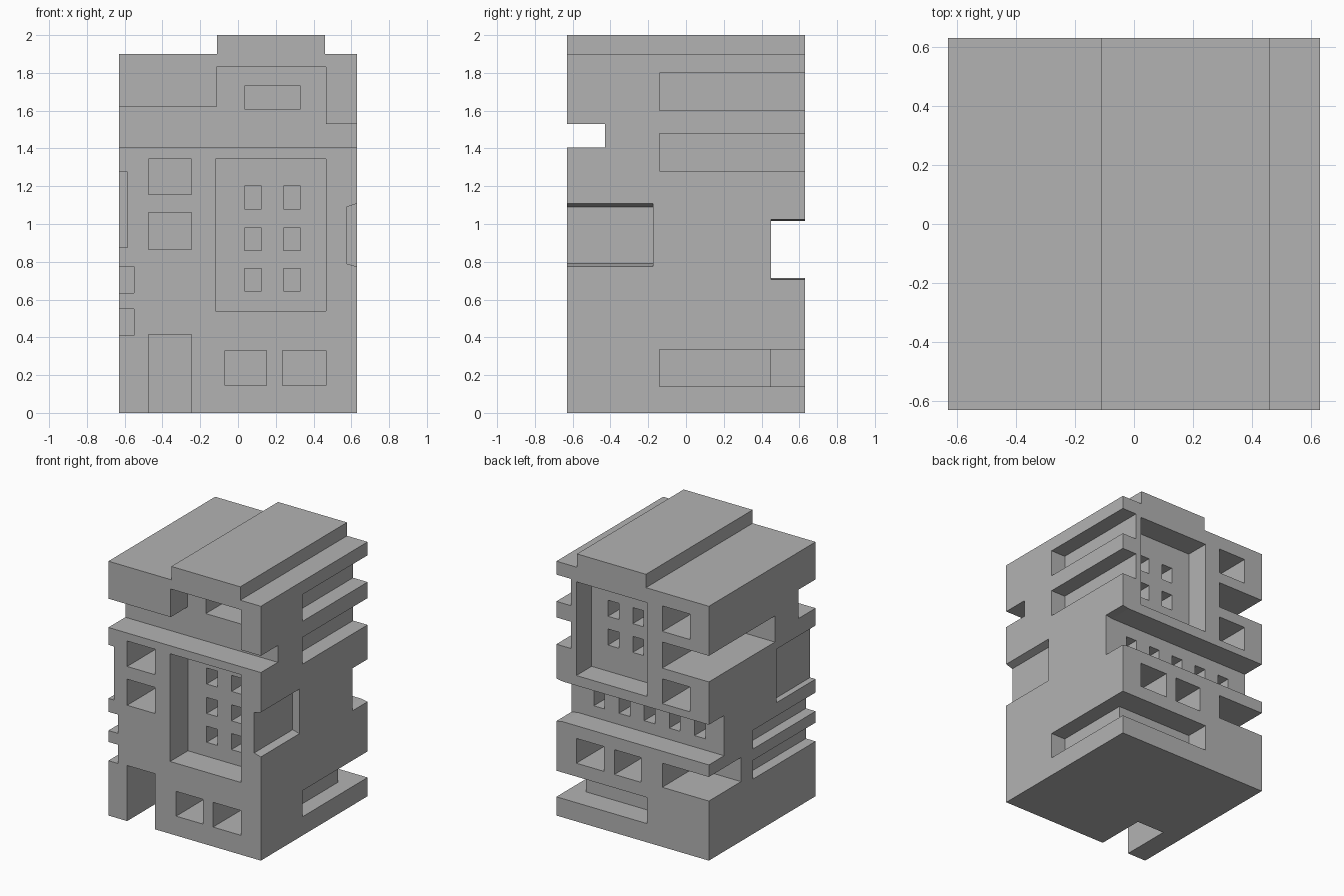
import bpy
import bmesh

cube = bpy.data.objects.get("Cube")
if cube:
    bpy.data.objects.remove(cube, do_unlink=True)

stone = bpy.data.materials.new("grey stone")
stone.use_nodes = True
GREY = (0.45, 0.45, 0.45, 1)
stone.diffuse_color = GREY
stone.node_tree.nodes["Principled BSDF"].inputs["Base Color"].default_value = GREY

H = 0.63    # half width of the block
OUT = 0.7   # where cutters start, clear of the walls


def prism(name, profile, y0, y1):
    """Extrude an (x, z) profile from y0 to y1."""
    bm = bmesh.new()
    face = bm.faces.new([bm.verts.new((x, y0, z)) for x, z in profile])
    ext = bmesh.ops.extrude_face_region(bm, geom=[face])
    verts = [v for v in ext["geom"] if isinstance(v, bmesh.types.BMVert)]
    bmesh.ops.translate(bm, verts=verts, vec=(0, y1 - y0, 0))
    bmesh.ops.recalc_face_normals(bm, faces=bm.faces)
    mesh = bpy.data.meshes.new(name)
    bm.to_mesh(mesh)
    bm.free()
    mesh.materials.append(stone)
    obj = bpy.data.objects.new(name, mesh)
    bpy.context.collection.objects.link(obj)
    return obj


# Solid block with the raised roof strip
body = prism("building_block", [(-H, 0), (H, 0), (H, 1.9), (0.46, 1.9), (0.46, 2),
                                (-0.11, 2), (-0.11, 1.9), (-H, 1.9)], -H, H)


def carve(profile, y0, y1):
    cutter = prism("cutter", profile, y0, y1)
    cutter.hide_render = True
    mod = body.modifiers.new("carve", 'BOOLEAN')
    mod.operation = 'DIFFERENCE'
    mod.solver = 'EXACT'
    mod.object = cutter
    bpy.context.view_layer.objects.active = body
    bpy.ops.object.modifier_apply(modifier=mod.name)
    mesh = cutter.data
    bpy.data.objects.remove(cutter)
    bpy.data.meshes.remove(mesh)


def box(x0, x1, y0, y1, z0, z1):
    carve([(x0, z0), (x1, z0), (x1, z1), (x0, z1)], y0, y1)


SIDE = (-0.475, -0.245)                     # window column
PAIR = ((-0.07, 0.15), (0.235, 0.465))      # low window pair
PANES = ((0.035, 0.125), (0.24, 0.33))      # small windows in the panels
PANEL = (-0.12, 0.465)

# Front: stepped balcony across the full width, with its window
carve([(-OUT, 1.405), (OUT, 1.405), (OUT, 1.53), (0.465, 1.53), (0.465, 1.83),
       (-0.115, 1.83), (-0.115, 1.62), (-OUT, 1.62)], -OUT, -0.43)
box(0.035, 0.33, -0.5, -0.15, 1.61, 1.73)

# Front: sunken panel with two columns of small windows
box(*PANEL, -OUT, -0.42, 0.54, 1.345)
for x0, x1 in PANES:
    for z in (0.645, 0.86, 1.08):
        box(x0, x1, -0.5, -0.22, z, z + 0.12)

# Front: side windows, doorway and low pair
for z0, z1 in ((1.155, 1.345), (0.865, 1.06), (-0.1, 0.415)):
    box(*SIDE, -OUT, -0.25, z0, z1)
for x0, x1 in PAIR:
    box(x0, x1, -OUT, -0.25, 0.145, 0.33)

# Back: sunken panel with small windows
box(*PANEL, 0.45, OUT, 1.09, 1.79)
for x0, x1 in PANES:
    for z in (1.285, 1.5):
        box(x0, x1, 0.25, 0.5, z, z + 0.12)

# Back: gallery across the full width, flared at one end, with five windows
carve([(-OUT, 0.715), (0.575, 0.715), (OUT, 0.695), (OUT, 1.035),
       (0.575, 1.015), (-OUT, 1.015)], 0.45, OUT)
for i in range(5):
    x = -0.475 + i * 0.208
    box(x, x + 0.09, 0.25, 0.5, 0.8, 0.92)

# Back: side windows and low pair
for z0, z1 in ((1.61, 1.8), (1.07, 1.255)):
    box(*SIDE, 0.25, OUT, z0, z1)
for x0, x1 in PAIR:
    box(x0, x1, 0.25, OUT, 0.435, 0.62)

# Back right corner openings
box(-OUT, -0.245, -0.15, OUT, 1.335, 1.53)
box(-OUT, -0.245, 0.25, OUT, 0.445, 0.625)

# Left side: long slots that run out through the back
for z0, z1 in ((1.6, 1.8), (1.28, 1.48), (0.14, 0.335)):
    box(0.51, OUT, -0.14, OUT, z0, z1)
box(-0.12, OUT, 0.45, OUT, 0.14, 0.335)

# Left side: shallow flared recess at the front corner
carve([(0.575, 0.79), (OUT, 0.755), (OUT, 1.13), (0.575, 1.09)], -OUT, -0.175)

# Right side: shallow recess and two slots at the front corner
box(-OUT, -0.585, -OUT, -0.17, 0.875, 1.275)
for z in (0.41, 0.635):
    box(-OUT, -0.55, -OUT, 0.11, z, z + 0.14)
